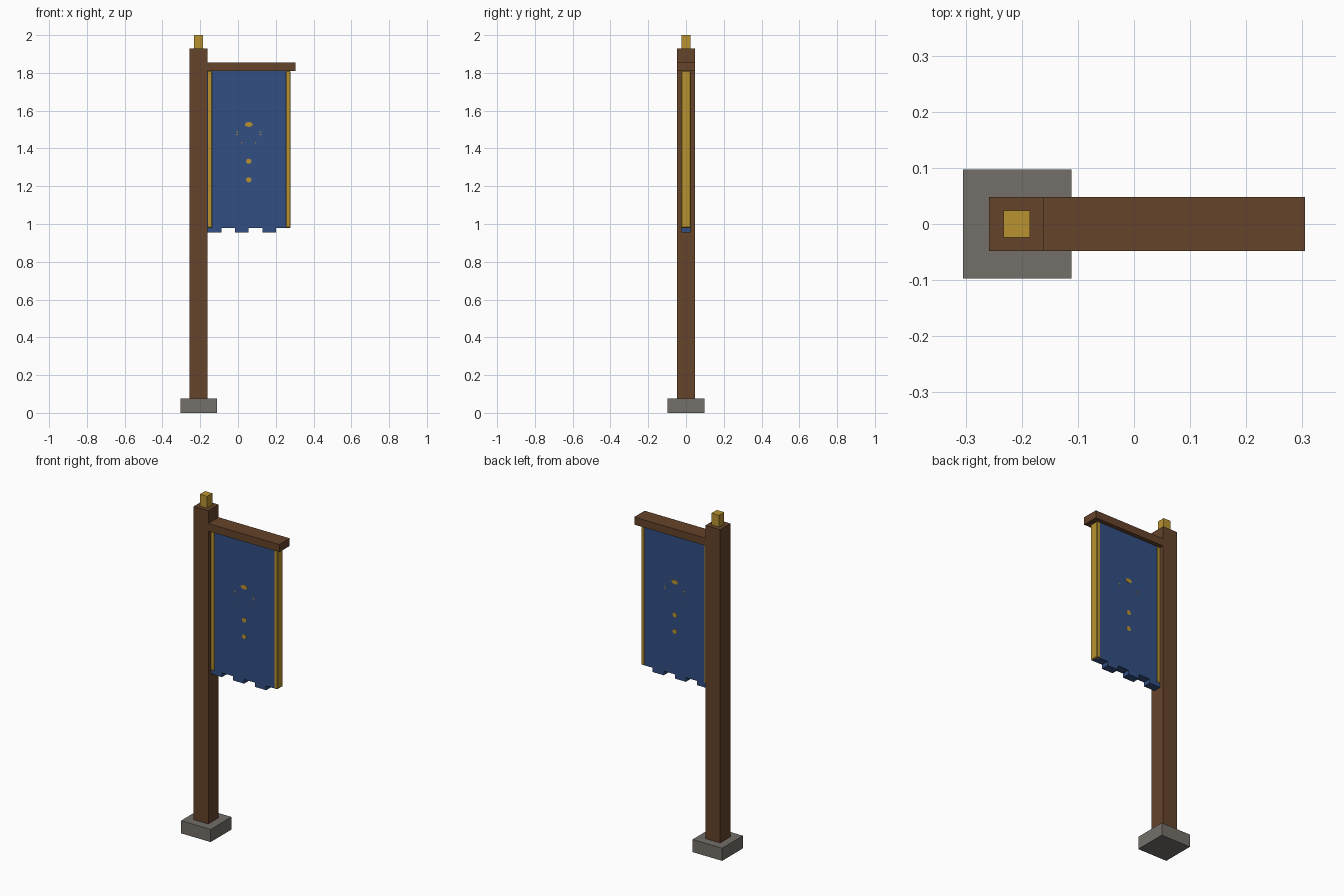
import bpy
import math

old = bpy.data.objects.get("Cube")
if old:
    bpy.data.objects.remove(old, do_unlink=True)


def material(name, rgb):
    m = bpy.data.materials.new(name)
    m.use_nodes = True
    m.diffuse_color = (*rgb, 1)
    m.node_tree.nodes["Principled BSDF"].inputs["Base Color"].default_value = (*rgb, 1)
    return m


WOOD = material("brown wood", (0.13, 0.056, 0.024))
STONE = material("grey stone", (0.175, 0.162, 0.144))
GOLD = material("gold", (0.48, 0.29, 0.03))
CLOTH = material("blue cloth", (0.032, 0.078, 0.225))


def box(name, mat, x, y, z, bevel=0):
    """Box from (min, max) in x and z, and half depth y."""
    bpy.ops.mesh.primitive_cube_add(size=1, location=(sum(x) / 2, 0, sum(z) / 2))
    ob = bpy.context.object
    ob.name = name
    ob.scale = (x[1] - x[0], 2 * y, z[1] - z[0])
    bpy.ops.object.transform_apply(location=False, rotation=False, scale=True)
    ob.data.materials.append(mat)
    if bevel:
        mod = ob.modifiers.new("chamfer", "BEVEL")
        mod.width = bevel
        mod.segments = 1
    return ob


# Post, footing, cap and crossbeam
LEFT, RIGHT = -0.161, 0.274
box("stone_footing", STONE, (-0.305, -0.111), 0.097, (0, 0.075))
box("post", WOOD, (-0.258, LEFT), 0.0485, (0.075, 1.93))
box("post_cap", GOLD, (-0.233, -0.185), 0.0243, (1.93, 2.0))
box("crossbeam", WOOD, (LEFT, 0.305), 0.0485, (1.81, 1.855))

# Banner cloth: one outline with square teeth along the bottom, extruded
TOP, HEM, TOOTH = 1.81, 0.98, 0.955
step = (RIGHT - LEFT) / 6
outline = [(RIGHT, TOP), (LEFT, TOP)]
for i in range(6):
    z = TOOTH if i % 2 == 0 else HEM
    outline += [(LEFT + i * step, z), (LEFT + (i + 1) * step, z)]
n = len(outline)
half = 0.0235
verts = [(x, y, z) for y in (-half, half) for x, z in outline]
faces = [tuple(range(n)), tuple(reversed(range(n, 2 * n)))]
faces += [(i, i + n, (i + 1) % n + n, (i + 1) % n) for i in range(n)]
mesh = bpy.data.meshes.new("banner_cloth")
mesh.from_pydata(verts, [], faces)
mesh.materials.append(CLOTH)
cloth = bpy.data.objects.new("banner_cloth", mesh)
bpy.context.collection.objects.link(cloth)

# Gold edging down both sides
box("edging_inner", GOLD, (LEFT, LEFT + 0.024), 0.0255, (HEM, TOP), 0.003)
box("edging_outer", GOLD, (RIGHT - 0.02, RIGHT + 0.003), 0.0255, (HEM, TOP), 0.003)

# Small gold studs of the emblem, on both faces
MID = 0.057


def stud(name, x, z, rx, rz, sides=8):
    for face, sign in (("front", -1), ("back", 1)):
        bpy.ops.mesh.primitive_cylinder_add(
            vertices=sides, radius=1, depth=1,
            location=(x, sign * half, z), rotation=(math.pi / 2, 0, 0))
        ob = bpy.context.object
        ob.name = f"{name}_{face}"
        ob.scale = (rx, rz, 0.003)
        ob.data.materials.append(GOLD)


stud("emblem_top", MID, 1.527, 0.022, 0.013)
stud("emblem_middle", MID, 1.332, 0.015, 0.014)
stud("emblem_bottom", MID, 1.234, 0.015, 0.014)
for side, s in (("left", 1), ("right", -1)):
    stud(f"emblem_dot_upper_{side}", MID + s * 0.062, 1.487, 0.006, 0.004, 4)
    stud(f"emblem_dot_lower_{side}", MID + s * 0.062, 1.474, 0.006, 0.004, 4)
    stud(f"emblem_speck_{side}", MID + s * 0.037, 1.43, 0.003, 0.003, 4)
